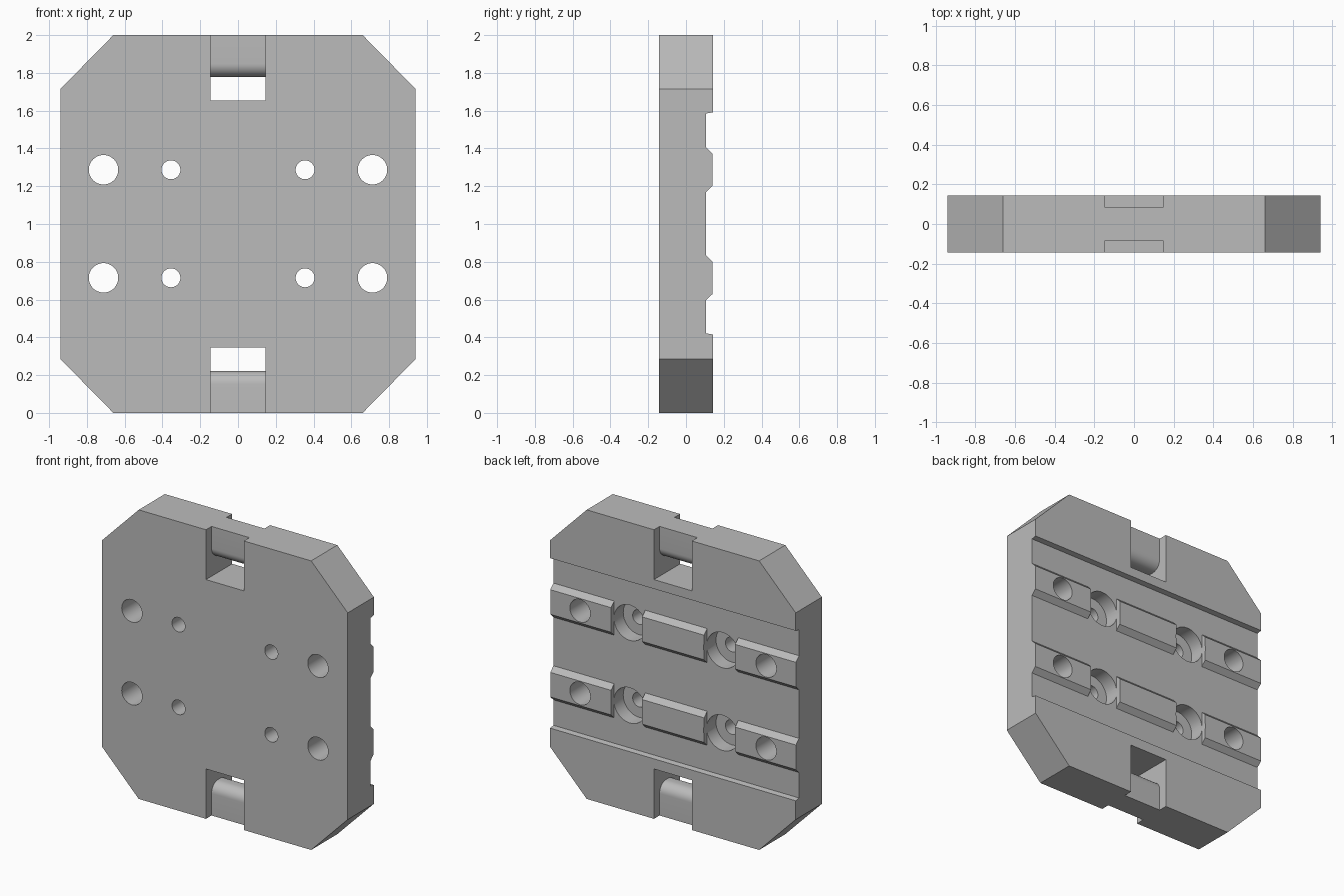
import bpy, bmesh, math
from mathutils import Vector

if "Cube" in bpy.data.objects:
    bpy.data.objects.remove(bpy.data.objects["Cube"])

grey = bpy.data.materials.new("plain grey")
grey.diffuse_color = (0.5, 0.5, 0.5, 1)
grey.use_nodes = True
grey.node_tree.nodes["Principled BSDF"].inputs["Base Color"].default_value = grey.diffuse_color

W, T, REC = 0.94, 0.143, 0.107      # half width, half thickness, recess floor


def prism(name, pts, to3d, offset):
    """Extrude a 2D outline placed by to3d along the offset vector."""
    bm = bmesh.new()
    face = bm.faces.new([bm.verts.new(to3d(a, b)) for a, b in pts])
    ext = bmesh.ops.extrude_face_region(bm, geom=[face])
    verts = [g for g in ext["geom"] if isinstance(g, bmesh.types.BMVert)]
    bmesh.ops.translate(bm, verts=verts, vec=Vector(offset))
    bmesh.ops.recalc_face_normals(bm, faces=bm.faces)
    me = bpy.data.meshes.new(name)
    bm.to_mesh(me)
    bm.free()
    me.materials.append(grey)
    ob = bpy.data.objects.new(name, me)
    bpy.context.collection.objects.link(ob)
    return ob


def along_x(name, pts, x0, x1):
    return prism(name, pts, lambda y, z: (x0, y, z), (x1 - x0, 0, 0))


def along_y(name, pts, y0, y1):
    return prism(name, pts, lambda x, z: (x, y0, z), (0, y1 - y0, 0))


def circle(cx, cz, r, n=48):
    return [(cx + r * math.cos(2 * math.pi * i / n),
             cz + r * math.sin(2 * math.pi * i / n)) for i in range(n)]


def combine(tool, op):
    """Apply a boolean to the plate and discard the tool."""
    m = plate.modifiers.new(op, "BOOLEAN")
    m.operation, m.solver, m.object = op, "EXACT", tool
    bpy.context.view_layer.objects.active = plate
    bpy.ops.object.modifier_apply(modifier=m.name)
    bpy.data.objects.remove(tool)


# Plate with the wide shallow channel across its back
plate = along_x("mounting_plate", [
    (-T, 0), (T, 0), (T, 0.415), (REC, 0.421),
    (REC, 1.585), (T, 1.591), (T, 2), (-T, 2)], -1, 1)

# Bevelled rail segments in the channel
for zc in (0.715, 1.287):
    for x0, x1 in ((-0.97, -0.475), (-0.237, 0.237), (0.475, 0.97)):
        combine(along_x("rail", [
            (REC - 0.03, zc - 0.118), (REC, zc - 0.118), (T - 0.002, zc - 0.085),
            (T - 0.002, zc + 0.085), (REC, zc + 0.118), (REC - 0.03, zc + 0.118)],
            x0, x1), "UNION")

# Clipped corner outline
outline = [(0.66, -0.1), (0.66, 0), (W, 0.285), (W, 1.715), (0.66, 2), (0.66, 2.1)]
outline += [(-x, z) for x, z in reversed(outline)]
combine(along_y("outline_cutter", outline, -0.3, 0.3), "INTERSECT")

# Through holes and counterbored screw holes
for zc in (0.715, 1.287):
    for s in (-1, 1):
        combine(along_y("hole_cutter", circle(s * 0.712, zc, 0.078), -0.3, 0.3), "DIFFERENCE")
        combine(along_y("screw_cutter", circle(s * 0.355, zc, 0.05), -0.3, 0.3), "DIFFERENCE")
        combine(along_y("bore_cutter", circle(s * 0.355, zc, 0.122), 0.005, 0.3), "DIFFERENCE")

# Strap slots at both ends, leaving a thinner rounded bar
bar, r, lip = 0.082, 0.07, 1.778
arc = [(bar - r + r * math.cos(a), lip + r - r * math.sin(a))
       for a in (math.pi / 2 * i / 10 for i in range(11))]
slot = [(-0.3, 2.1), (-0.3, 1.655), (0.3, 1.655), (0.3, 2.1), (bar, 2.1)]
slot += arc + [(-y, z) for y, z in reversed(arc)] + [(-bar, 2.1)]
for flip in (False, True):
    pts = [(y, 2 - z) for y, z in slot] if flip else slot
    combine(along_x("slot_cutter", pts, -0.145, 0.145), "DIFFERENCE")

# Smooth round walls, keep edges sharp
plate.select_set(True)
bpy.context.view_layer.objects.active = plate
bpy.ops.object.shade_smooth_by_angle(angle=math.radians(30))
